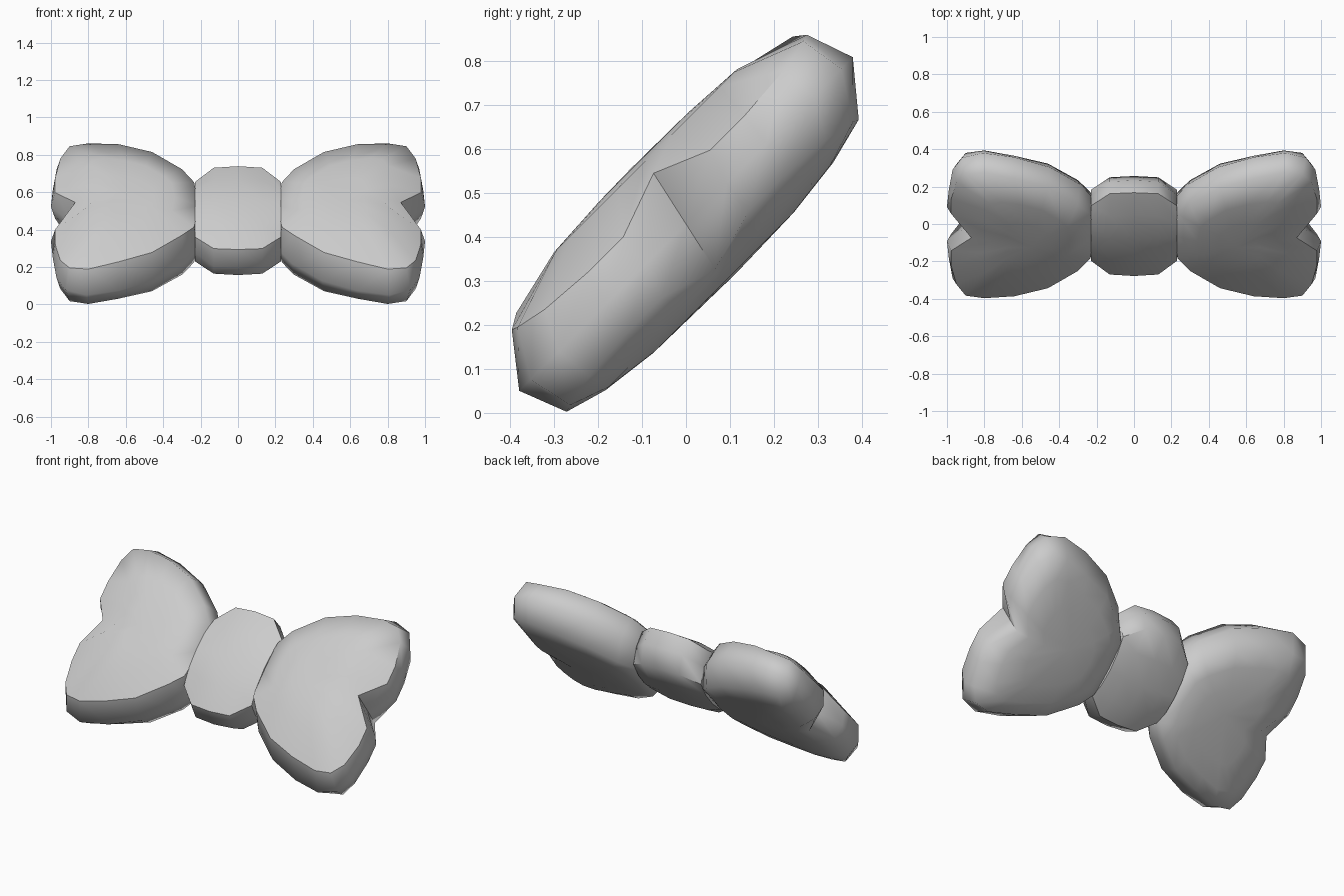
import bpy, bmesh, math

if "Cube" in bpy.data.objects:
    bpy.data.objects.remove(bpy.data.objects["Cube"])

TILT = math.radians(45)
SHEAR = 0.22  # the rim slants slightly through the thickness


def loft(name, rings, tips, creases, limit, mirror=False):
    """Bridge closed rings of (x, height, depth) points and fan both ends to a tip.
    creases maps a ring number to the range of its segments that stay sharp."""
    bm = bmesh.new()
    vr = [[bm.verts.new((x, u + SHEAR * n, n)) for x, u, n in r] for r in rings]
    count = len(vr[0])
    for a, b in zip(vr, vr[1:]):
        for i in range(count):
            j = (i + 1) % count
            bm.faces.new((a[i], a[j], b[j], b[i]))
    for ring, tip in ((vr[0], tips[0]), (vr[-1], tips[1])):
        t = bm.verts.new(tip)
        for i in range(count):
            bm.faces.new((ring[i], ring[(i + 1) % count], t))
    for k, segments in creases.items():
        for i in segments:
            bm.edges.get((vr[k][i], vr[k][(i + 1) % count])).smooth = False
    bmesh.ops.recalc_face_normals(bm, faces=bm.faces)
    me = bpy.data.meshes.new(name)
    bm.to_mesh(me)
    bm.free()
    ob = bpy.data.objects.new(name, me)
    bpy.context.collection.objects.link(ob)
    ob.rotation_euler.x = TILT
    ob.location.z = 0.43
    bpy.ops.object.select_all(action='DESELECT')
    ob.select_set(True)
    bpy.context.view_layer.objects.active = ob
    bpy.ops.object.shade_smooth_by_angle(angle=math.radians(limit))
    if mirror:
        ob.modifiers.new("mirror", 'MIRROR')
    return ob


def full(half):
    """Complete the upper half outline with its lower reflection."""
    return half + [(x, -u, n) for x, u, n in half[-2:0:-1]]


# Bow wings: heart outline at the front edge, the widest rim and the back edge
front_half = [(.21, 0, .115), (.235, .17, .12), (.30, .25, .135), (.46, .38, .135),
              (.64, .445, .13), (.80, .475, .11), (.90, .46, .105),
              (.95, .385, .09), (.978, .25, .08), (.978, .14, .08), (.87, 0, .134)]
rim_half = [(.20, 0, 0), (.22, .20, 0), (.29, .30, 0), (.45, .43, 0),
            (.64, .505, 0), (.81, .537, 0), (.92, .50, 0),
            (.97, .41, 0), (.99, .26, 0), (1.0, .13, 0), (.88, 0, 0)]
back_half = ([(x, u * .96, -n * .87) for x, u, n in front_half[:5]]
             + [(x, u * .99, -n) for x, u, n in front_half[5:-1]] + [(.885, 0, -.12)])
front, rim, back = full(front_half), full(rim_half), full(back_half)
CX = 0.55


def shrink(ring, s, depth):
    return [(CX + (x - CX) * s, u * s, depth) for x, u, n in ring]


loft("bow_wings",
     [shrink(front, .3, .176), shrink(front, .62, .167), front, rim, back,
      shrink(back, .78, -.138), shrink(back, .48, -.155)],
     [(CX, 0, .178), (CX, 0, -.16)], {2: range(7, 20)}, 70, mirror=True)

# Centre knot: rounded cross-section swept along x
section = [(.315, .10), (.17, .135), (0, .145), (-.17, .135), (-.315, .10), (-.33, 0),
           (-.27, -.095), (-.15, -.13), (0, -.14), (.15, -.13), (.285, -.10), (.33, 0)]
spans = [(-.23, .66, .9), (-.13, .97, .98), (0, 1, 1), (.13, .97, .98), (.23, .66, .9)]
loft("centre_knot",
     [[(x, u * su, n * sn) for u, n in section] for x, su, sn in spans],
     [(-.23, 0, 0), (.23, 0, 0)], {}, 45)
